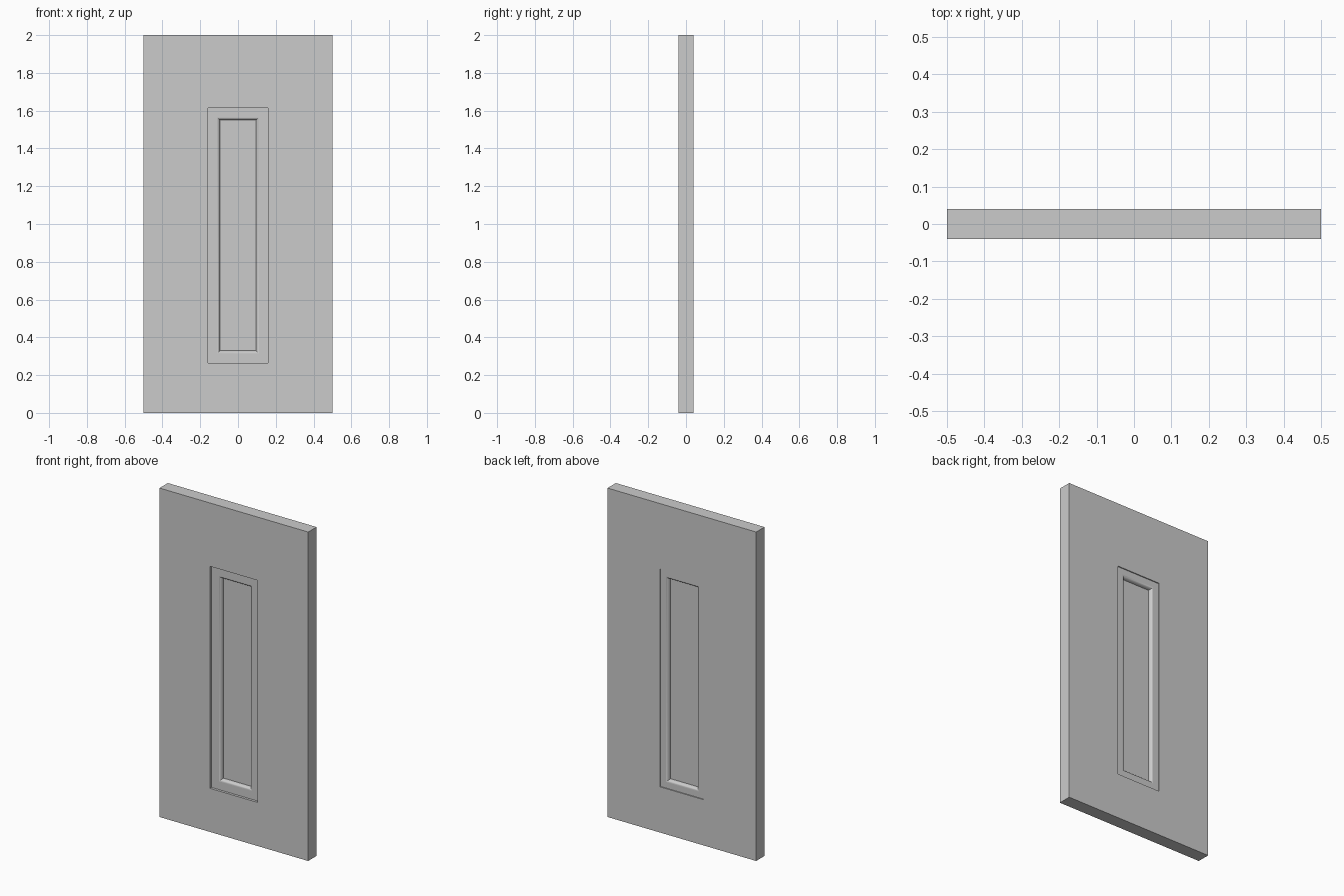
import bpy, bmesh, math

cube = bpy.data.objects.get("Cube")
if cube:
    bpy.data.objects.remove(cube, do_unlink=True)

grey = bpy.data.materials.new("plain_grey")
grey.use_nodes = True
tone = (0.6, 0.6, 0.6, 1)
grey.diffuse_color = tone
grey.node_tree.nodes["Principled BSDF"].inputs["Base Color"].default_value = tone

# Main dimensions
THICK = 0.04            # half the slab thickness
HALF_W, HALF_H, MID_Z = 0.16, 0.675, 0.94   # front opening
STEP = 0.013            # the back opening is this much smaller all round
LIP, INNER = 0.05, 0.065                    # moulding start and end
FRONT, BACK = -0.025, 0.034                 # frame faces
PANEL_FRONT, PANEL_BACK = -0.002, 0.011     # panel faces


def inset(margin, y):
    """Rectangle set in from the edge of the front opening."""
    return (HALF_W - margin, MID_Z - HALF_H + margin, MID_Z + HALF_H - margin, y)


def swept_frame(name, profile):
    """Sweep a closed profile of rectangles into a mitred frame."""
    bm = bmesh.new()
    rings = [[bm.verts.new(p) for p in
              ((-w, y, lo), (w, y, lo), (w, y, hi), (-w, y, hi))]
             for w, lo, hi, y in profile]
    for a, b in zip(rings, rings[1:] + rings[:1]):
        for i in range(4):
            j = (i + 1) % 4
            bm.faces.new((a[i], a[j], b[j], b[i]))
    bmesh.ops.recalc_face_normals(bm, faces=bm.faces)
    # Smooth only the curved moulding, keeping flat faces and mitres crisp
    for f in bm.faces:
        f.smooth = 0.02 < abs(f.normal.y) < 0.999
    for e in bm.edges:
        e.smooth = e.calc_face_angle(0) < math.radians(30)
    mesh = bpy.data.meshes.new(name)
    bm.to_mesh(mesh)
    bm.free()
    mesh.materials.append(grey)
    obj = bpy.data.objects.new(name, mesh)
    bpy.context.collection.objects.link(obj)
    return obj


def moulding(y_face, y_panel, steps=6):
    """Quarter-round moulding from the frame face down to the panel."""
    angles = [math.pi / 2 * i / steps for i in range(steps + 1)]
    return [inset(LIP + (INNER - LIP) * math.sin(a),
                  y_panel + (y_face - y_panel) * math.cos(a)) for a in angles]


# Door slab with a stepped opening
swept_frame("door_slab", [
    (0.5, 0, 2, -THICK), inset(0, -THICK), inset(0, 0.03),
    inset(STEP, 0.03), inset(STEP, THICK), (0.5, 0, 2, THICK)])

# Recessed frame, moulded on both sides
swept_frame("panel_frame",
            [inset(0, FRONT)] + moulding(FRONT, PANEL_FRONT)
            + moulding(BACK, PANEL_BACK)[::-1]
            + [inset(STEP, BACK), inset(STEP, 0.03), inset(0, 0.03)])

# Thin centre panel
bpy.ops.mesh.primitive_cube_add(
    size=1, location=(0, (PANEL_FRONT + PANEL_BACK) / 2, MID_Z))
panel = bpy.context.object
panel.name = "centre_panel"
panel.scale = (2 * (HALF_W - INNER), PANEL_BACK - PANEL_FRONT, 2 * (HALF_H - INNER))
panel.data.materials.append(grey)
